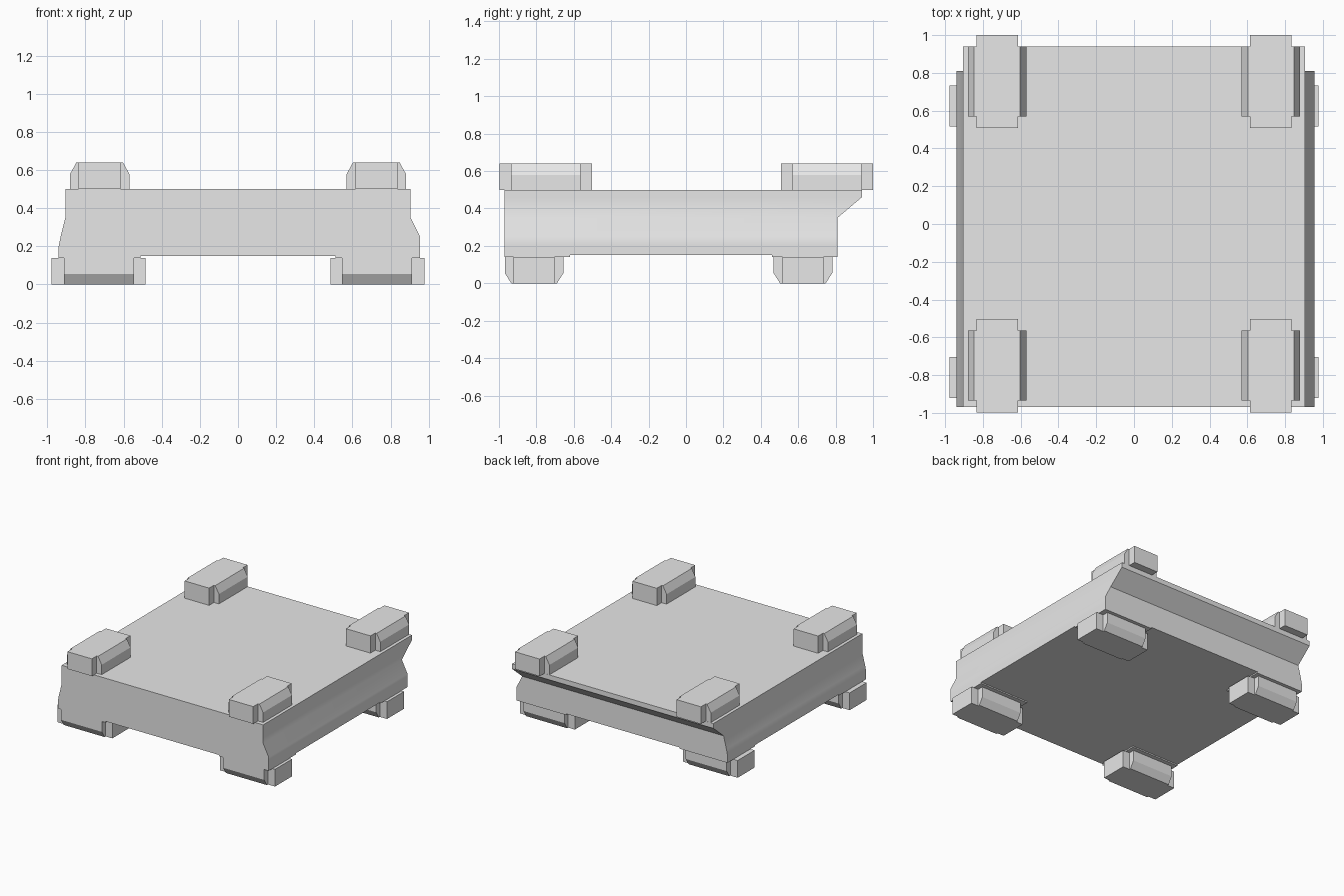
import bpy
import bmesh
import math

cube = bpy.data.objects.get("Cube")
if cube:
    bpy.data.objects.remove(cube, do_unlink=True)

grey = bpy.data.materials.new("plain_grey")
grey.use_nodes = True
colour = (0.8, 0.8, 0.8, 1)
grey.diffuse_color = colour
grey.node_tree.nodes["Principled BSDF"].inputs["Base Color"].default_value = colour


def loft(bm, rings):
    """Closed skin through rings that have equal point counts."""
    rows = [[bm.verts.new(p) for p in ring] for ring in rings]
    count = len(rows[0])
    for low, high in zip(rows, rows[1:]):
        for i in range(count):
            j = (i + 1) % count
            bm.faces.new((low[i], low[j], high[j], high[i]))
    bm.faces.new(rows[0][::-1])
    bm.faces.new(rows[-1])


def rect(x0, x1, y0, y1, z):
    return [(x0, y0, z), (x1, y0, z), (x1, y1, z), (x0, y1, z)]


def box(bm, x0, x1, y0, y1, z0, z1):
    loft(bm, [rect(x0, x1, y0, y1, z0), rect(x0, x1, y0, y1, z1)])


def finish(name, bm):
    bmesh.ops.recalc_face_normals(bm, faces=bm.faces[:])
    mesh = bpy.data.meshes.new(name)
    bm.to_mesh(mesh)
    bm.free()
    mesh.materials.append(grey)
    obj = bpy.data.objects.new(name, mesh)
    bpy.context.collection.objects.link(obj)
    return obj


FRONT = -0.97
BACK = 0.81
TOP = 0.5
UNDER = 0.15

# Main slab: flared sides and an overhanging lip at the back
levels = [  # left x, right x, back y, height
    (-0.94, 0.955, BACK, UNDER),
    (-0.94, 0.955, BACK, 0.2),
    (-0.93, 0.955, BACK, 0.25),
    (-0.905, 0.905, BACK, 0.35),
    (-0.905, 0.905, 0.94, 0.46),
    (-0.905, 0.905, 0.94, TOP),
]
bm = bmesh.new()
loft(bm, [rect(x0, x1, FRONT, y1, z) for x0, x1, y1, z in levels])
slab = finish("slab", bm)
bpy.ops.object.select_all(action="DESELECT")
slab.select_set(True)
bpy.context.view_layer.objects.active = slab
bpy.ops.object.shade_smooth_by_angle(angle=math.radians(32))


# Top lugs: chamfered block with a narrower tab at each end
def top_lug(name, cx, cy):
    bm = bmesh.new()
    high = 0.64
    profile = [(-0.155, TOP), (0.155, TOP), (0.155, 0.58),
               (0.122, high), (-0.122, high), (-0.155, 0.58)]
    loft(bm, [[(cx + x, cy + y, z) for x, z in profile] for y in (-0.185, 0.185)])
    for y0, y1 in ((-0.247, -0.185), (0.185, 0.247)):
        box(bm, cx - 0.11, cx + 0.11, cy + y0, cy + y1, TOP, high)
    finish(name, bm)


# Feet: the same idea turned sideways and upside down, below a thin pad
def foot(name, side, cy, pad_y0, pad_y1):
    bm = bmesh.new()
    pad = 0.14
    profile = [(-0.157, pad), (-0.157, 0.055), (-0.122, 0),
               (0.122, 0), (0.157, 0.055), (0.157, pad)]
    loft(bm, [[(side * x, cy + y, z) for y, z in profile] for x in (0.545, 0.913)])
    for a, b in ((0.485, 0.545), (0.913, 0.978)):
        x0, x1 = sorted((side * a, side * b))
        box(bm, x0, x1, cy - 0.109, cy + 0.109, 0, pad)
    x0, x1 = sorted((side * 0.51, 0.955 if side > 0 else -0.94))
    box(bm, x0, x1, pad_y0, pad_y1, pad, UNDER)
    finish(name, bm)


for side, label in ((1, "left"), (-1, "right")):
    top_lug(f"front_{label}_lug", side * 0.725, -0.75)
    top_lug(f"back_{label}_lug", side * 0.725, 0.754)
    foot(f"front_{label}_foot", side, -0.812, FRONT, -0.62)
    foot(f"back_{label}_foot", side, 0.625, 0.46, BACK)
